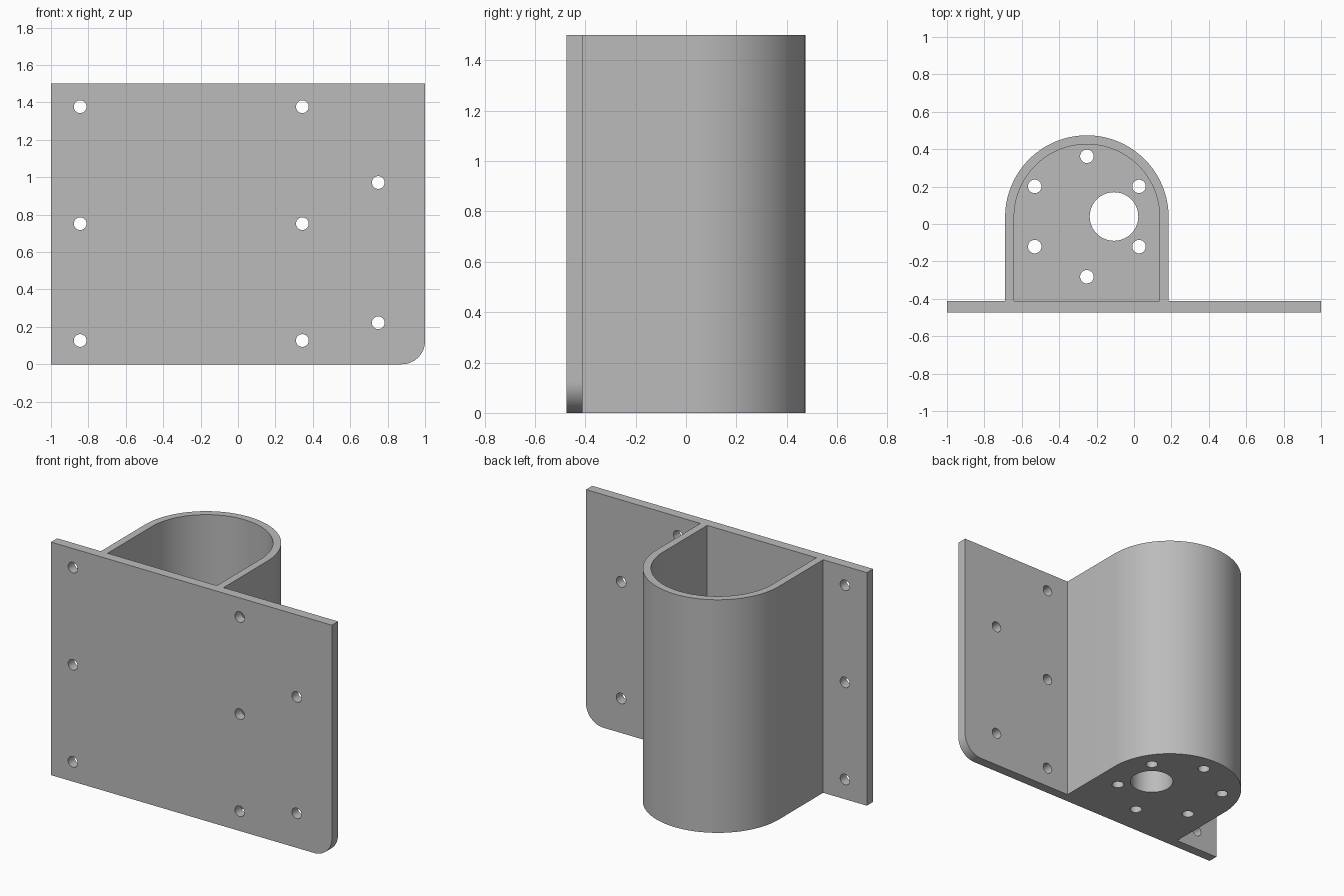
import bpy, bmesh, math
from mathutils import Matrix, Vector

cube = bpy.data.objects.get("Cube")
if cube:
    bpy.data.objects.remove(cube, do_unlink=True)

HEIGHT, FLOOR = 1.5, 0.19
BACK, FRONT = -0.411, -0.474          # plate faces
CX, CY = -0.252, 0.037                # centre of the round housing
OUTER_R, INNER_R = 0.437, 0.389

metal = bpy.data.materials.new("light_grey_metal")
metal.use_nodes = True
GREY = (0.5, 0.5, 0.5, 1)
metal.diffuse_color = GREY
metal.node_tree.nodes["Principled BSDF"].inputs["Base Color"].default_value = GREY


def extrude(name, points, direction):
    """Solid prism from a closed outline pushed along a direction."""
    bm = bmesh.new()
    face = bm.faces.new([bm.verts.new(p) for p in points])
    new = bmesh.ops.extrude_face_region(bm, geom=[face])["geom"]
    bmesh.ops.translate(bm, vec=direction,
                        verts=[g for g in new if isinstance(g, bmesh.types.BMVert)])
    bmesh.ops.recalc_face_normals(bm, faces=bm.faces)
    mesh = bpy.data.meshes.new(name)
    bm.to_mesh(mesh)
    bm.free()
    mesh.materials.append(metal)
    ob = bpy.data.objects.new(name, mesh)
    bpy.context.collection.objects.link(ob)
    return ob


def arc(cx, cy, r, start, end, steps):
    angles = [math.radians(start + (end - start) * i / steps) for i in range(steps + 1)]
    return [(cx + r * math.cos(a), cy + r * math.sin(a)) for a in angles]


def arch(name, r, base_y, z0, z1):
    outline = [(CX - r, base_y), (CX + r, base_y)] + arc(CX, CY, r, 0, 180, 64)
    return extrude(name, [(x, y, z0) for x, y in outline], Vector((0, 0, z1 - z0)))


def drill(bm, location, r, depth, rotation=Matrix()):
    bmesh.ops.create_cone(bm, cap_ends=True, segments=40, radius1=r, radius2=r,
                          depth=depth, matrix=Matrix.Translation(location) @ rotation)


def combine(target, tool, operation):
    mod = target.modifiers.new(operation.lower(), 'BOOLEAN')
    mod.operation, mod.solver, mod.object = operation, 'EXACT', tool
    bpy.context.view_layer.objects.active = target
    bpy.ops.object.modifier_apply(modifier=mod.name)
    bpy.data.objects.remove(tool, do_unlink=True)


# Mounting plate with one rounded lower corner
outline = [(-1, 0)] + arc(0.875, 0.125, 0.125, -90, 0, 16) + [(1, HEIGHT), (-1, HEIGHT)]
bracket = extrude("mounting_bracket", [(x, FRONT, z) for x, z in outline],
                  Vector((0, BACK - FRONT, 0)))

# Arched housing, joined to the plate and hollowed from the top
combine(bracket, arch("housing", OUTER_R, (BACK + FRONT) / 2, 0, HEIGHT), 'UNION')
combine(bracket, arch("housing_cavity", INNER_R, BACK, FLOOR, HEIGHT + 0.2), 'DIFFERENCE')

# Screw holes in the plate, bolt circle and large offset hole in the floor
bm = bmesh.new()
turn = Matrix.Rotation(math.pi / 2, 4, 'X')
screws = [(x, z) for x in (-0.844, 0.344) for z in (0.127, 0.752, 1.377)]
for x, z in screws + [(0.75, 0.222), (0.75, 0.972)]:
    drill(bm, (x, (BACK + FRONT) / 2, z), 0.034, 0.2, turn)
for i in range(6):
    a = math.radians(30 + 60 * i)
    drill(bm, (CX + 0.322 * math.cos(a), 0.04 + 0.322 * math.sin(a), FLOOR / 2), 0.036, 0.5)
drill(bm, (-0.107, 0.04, FLOOR / 2), 0.13, 0.5)
mesh = bpy.data.meshes.new("hole_cutters")
bm.to_mesh(mesh)
bm.free()
mesh.materials.append(metal)
cutters = bpy.data.objects.new("hole_cutters", mesh)
cutters.hide_render = True
bpy.context.collection.objects.link(cutters)
combine(bracket, cutters, 'DIFFERENCE')

# Smooth the round surfaces, keep the edges crisp
bpy.ops.object.select_all(action='DESELECT')
bracket.select_set(True)
bpy.context.view_layer.objects.active = bracket
bpy.ops.object.shade_smooth_by_angle(angle=math.radians(30))
